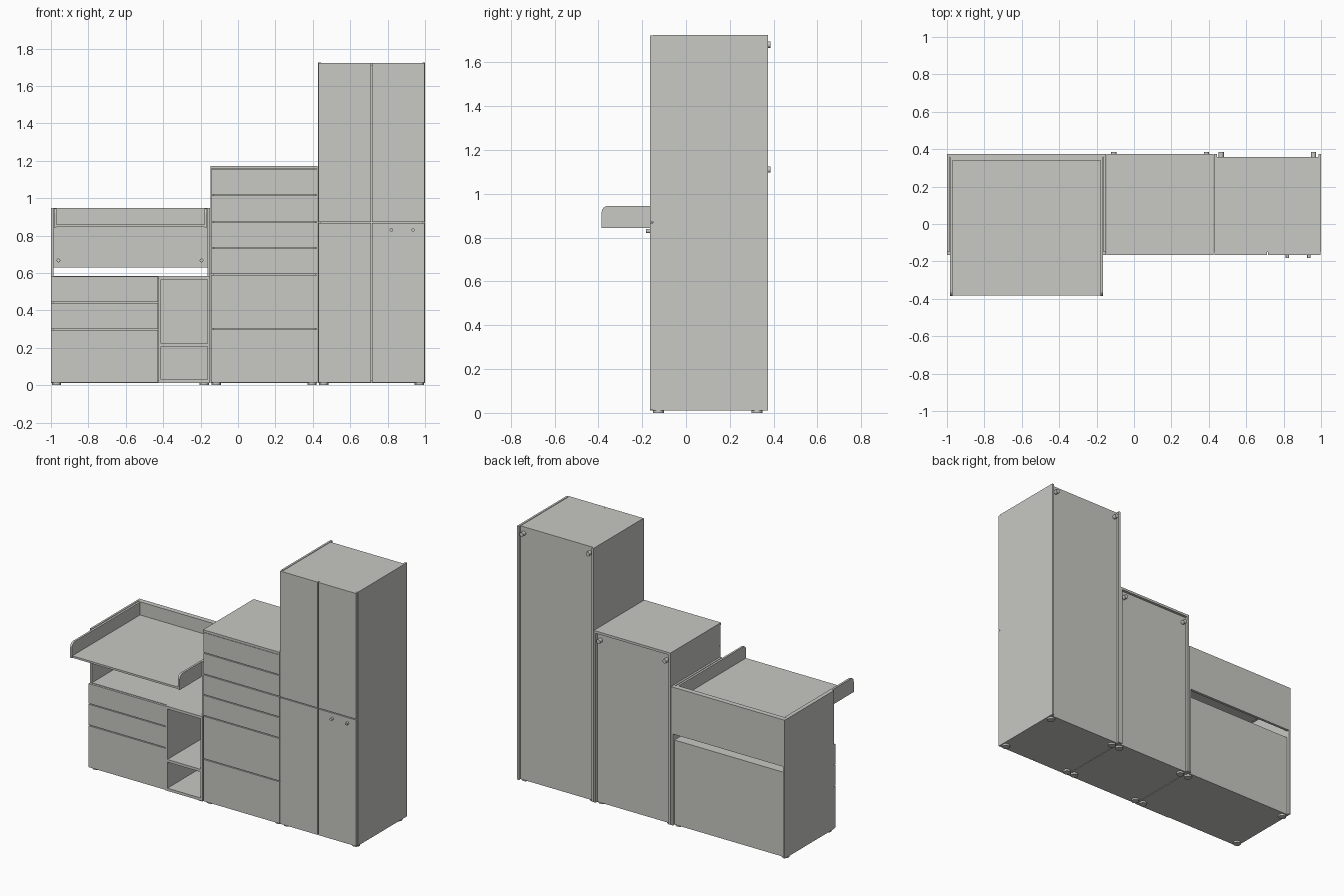
import bpy
import bmesh
from math import pi
from mathutils import Matrix

cube = bpy.data.objects.get("Cube")
if cube:
    bpy.data.objects.remove(cube, do_unlink=True)

# Single painted finish
grey = bpy.data.materials.new("warm_grey")
grey.use_nodes = True
tone = (0.58, 0.58, 0.55, 1)
grey.diffuse_color = tone
grey.node_tree.nodes["Principled BSDF"].inputs["Base Color"].default_value = tone

FRONT, FACE, BACK_IN, BACK = -0.165, -0.15, 0.357, 0.375
T = 0.014      # board thickness
BASE = 0.012   # underside of the cabinets


def finish(name, bm):
    mesh = bpy.data.meshes.new(name)
    bm.to_mesh(mesh)
    bm.free()
    mesh.materials.append(grey)
    obj = bpy.data.objects.new(name, mesh)
    bpy.context.collection.objects.link(obj)
    return obj


def board(name, x, y, z):
    """Box from (min, max) pairs."""
    bm = bmesh.new()
    bmesh.ops.create_cube(bm, size=1)
    for v in bm.verts:
        v.co = [lo + (c + 0.5) * (hi - lo) for c, (lo, hi) in zip(v.co, (x, y, z))]
    return finish(name, bm)


def peg(name, centre, radius, length, axis="Z"):
    bm = bmesh.new()
    bmesh.ops.create_cone(bm, cap_ends=True, segments=16, radius1=radius,
                          radius2=radius, depth=length)
    if axis == "Y":
        bm.transform(Matrix.Rotation(pi / 2, 4, "X"))
    bm.transform(Matrix.Translation(centre))
    obj = finish(name, bm)
    for p in obj.data.polygons:
        p.use_smooth = len(p.vertices) == 4
    return obj


def carcass(name, x0, x1, top, panel_top, top_back):
    """Sides, floor, lid, back panel and feet of one cabinet."""
    for side, a in (("right", x0), ("left", x1 - T)):
        board(f"{name}_{side}_side", (a, a + T), (FACE, BACK), (BASE, top))
    inner = (x0 + T, x1 - T)
    board(f"{name}_floor", inner, (FACE, BACK_IN), (BASE, BASE + T))
    board(f"{name}_back", inner, (BACK_IN - 0.01, BACK_IN), (BASE, panel_top - T))
    board(f"{name}_top", inner, (FACE, top_back), (panel_top - T, panel_top))
    for fx in (x0 + 0.03, x1 - 0.03):
        for fy in (-0.125, 0.325):
            peg(f"{name}_foot", (fx, fy, BASE / 2), 0.025, BASE)


def fronts(name, x, levels, gap=0.006):
    """Stack of drawer or door fronts between the given heights."""
    for lo, hi in zip(levels, levels[1:]):
        board(name, x, (FRONT, FACE), (lo + gap / 2, hi - gap / 2))


# Changing table cabinet
carcass("table", -1, -0.15, 0.947, 0.583, BACK_IN)
fronts("table_drawer_front", (-1, -0.428), (0.012, 0.298, 0.443, 0.583))
board("table_upper_back", (-1 + T, -0.15 - T), (BACK_IN, BACK), (0.63, 0.947))

# Open cubby beside the drawers
board("cubby_divider", (-0.426, -0.426 + T), (FRONT, BACK_IN), (BASE, 0.57))
board("cubby_end", (-0.164, -0.15), (FRONT, FACE), (BASE, 0.583))
for z in (0.012, 0.206, 0.565):
    board("cubby_shelf", (-0.426, -0.164), (FRONT, 0.34), (z, z + 0.018))

# Changing tray with rounded rims
tray = (-0.984, -0.166)
board("tray_floor", tray, (-0.383, BACK_IN), (0.845, 0.858))
board("tray_back_rim", tray, (0.34, BACK_IN), (0.845, 0.947))
for side, a in (("right", tray[0]), ("left", tray[1] - T)):
    rim = board(f"tray_{side}_rim", (a, a + T), (-0.385, 0.34), (0.843, 0.945))
    bm = bmesh.new()
    bm.from_mesh(rim.data)
    corner = [e for e in bm.edges
              if all(v.co.y < -0.38 and v.co.z > 0.94 for v in e.verts)]
    bmesh.ops.bevel(bm, geom=corner, offset=0.03, segments=6, profile=0.5,
                    affect="EDGES")
    bm.to_mesh(rim.data)
    bm.free()
for x in (-0.96, -0.195):
    peg("tray_fixing", (x, 0.352, 0.667), 0.01, 0.02, "Y")

# Tall chest of drawers
carcass("chest", -0.146, 0.426, 1.156, 1.156, BACK_IN)
board("chest_lid", (-0.146, 0.426), (FRONT, BACK), (1.156, 1.172))
fronts("chest_drawer_front", (-0.144, 0.424),
       (0.012, 0.3, 0.592, 0.733, 0.872, 1.017, 1.157))

# Wardrobe
carcass("wardrobe", 0.429, 1, 1.725, 1.722, BACK_IN)
for x in ((0.43, 0.71), (0.716, 0.998)):
    fronts("wardrobe_door", x, (0.012, 0.87, 1.725))
for x in (0.82, 0.935):
    peg("door_knob", (x, FRONT - 0.008, 0.83), 0.009, 0.018, "Y")

# Wall fixings at the back
for x, z in ((-0.108, 1.11), (0.387, 1.11), (0.466, 1.68), (0.96, 1.68)):
    peg("wall_fixing", (x, 0.37, z), 0.014, 0.03, "Y")
